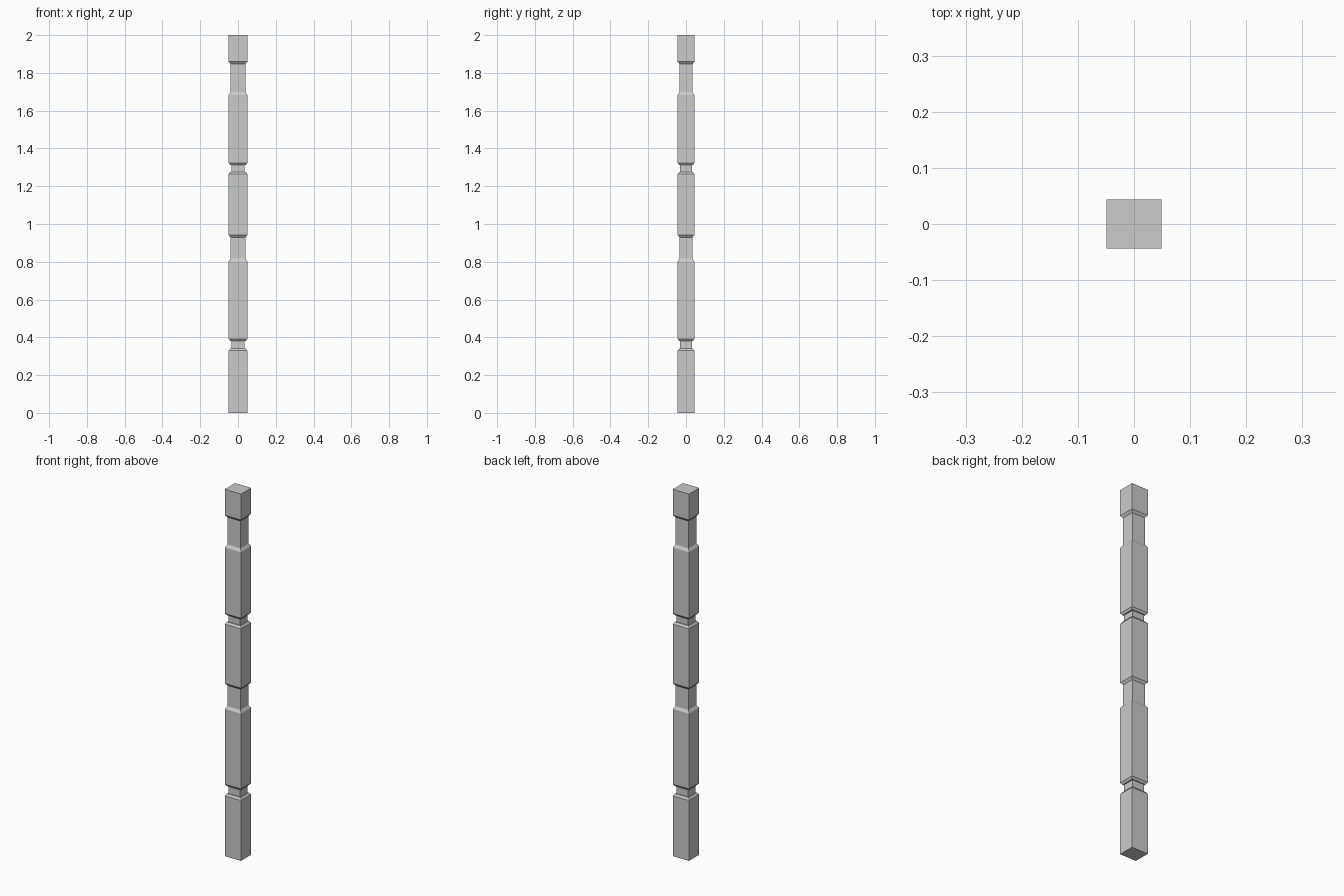
import bpy, bmesh

if "Cube" in bpy.data.objects:
    bpy.data.objects.remove(bpy.data.objects["Cube"])

HX, HY = 0.049, 0.044

# Stations up the post: height, half width in x, half width in y
def notch(z0, z1):
    # narrow groove with slightly bevelled block lips
    return [(z0 - 0.008, HX, HY), (z0 + 0.003, 0.041, 0.036), (z0 + 0.003, 0.035, 0.031),
            (z1 - 0.003, 0.035, 0.031), (z1 - 0.003, 0.041, 0.036), (z1 + 0.008, HX, HY)]

def neck(z0, z1):
    # long recess with sloped shoulders
    return [(z0 - 0.007, HX, HY), (z0 + 0.008, 0.039, 0.034),
            (z1 - 0.006, 0.039, 0.034), (z1 + 0.007, HX, HY)]

stations = ([(0, HX, HY)] + notch(0.337, 0.384) + neck(0.809, 0.935)
            + notch(1.273, 1.315) + neck(1.69, 1.852) + [(2.0, HX, HY)])

# Carved square post
bm = bmesh.new()
rings = [[bm.verts.new((sx * x, sy * y, z))
          for sx, sy in ((-1, -1), (1, -1), (1, 1), (-1, 1))]
         for z, x, y in stations]
for a, b in zip(rings, rings[1:]):
    for i in range(4):
        j = (i + 1) % 4
        bm.faces.new((a[i], a[j], b[j], b[i]))
bm.faces.new(rings[0][::-1])
bm.faces.new(rings[-1])
mesh = bpy.data.meshes.new("carved_post")
bm.to_mesh(mesh)
bm.free()
bpy.context.collection.objects.link(bpy.data.objects.new("carved_post", mesh))
